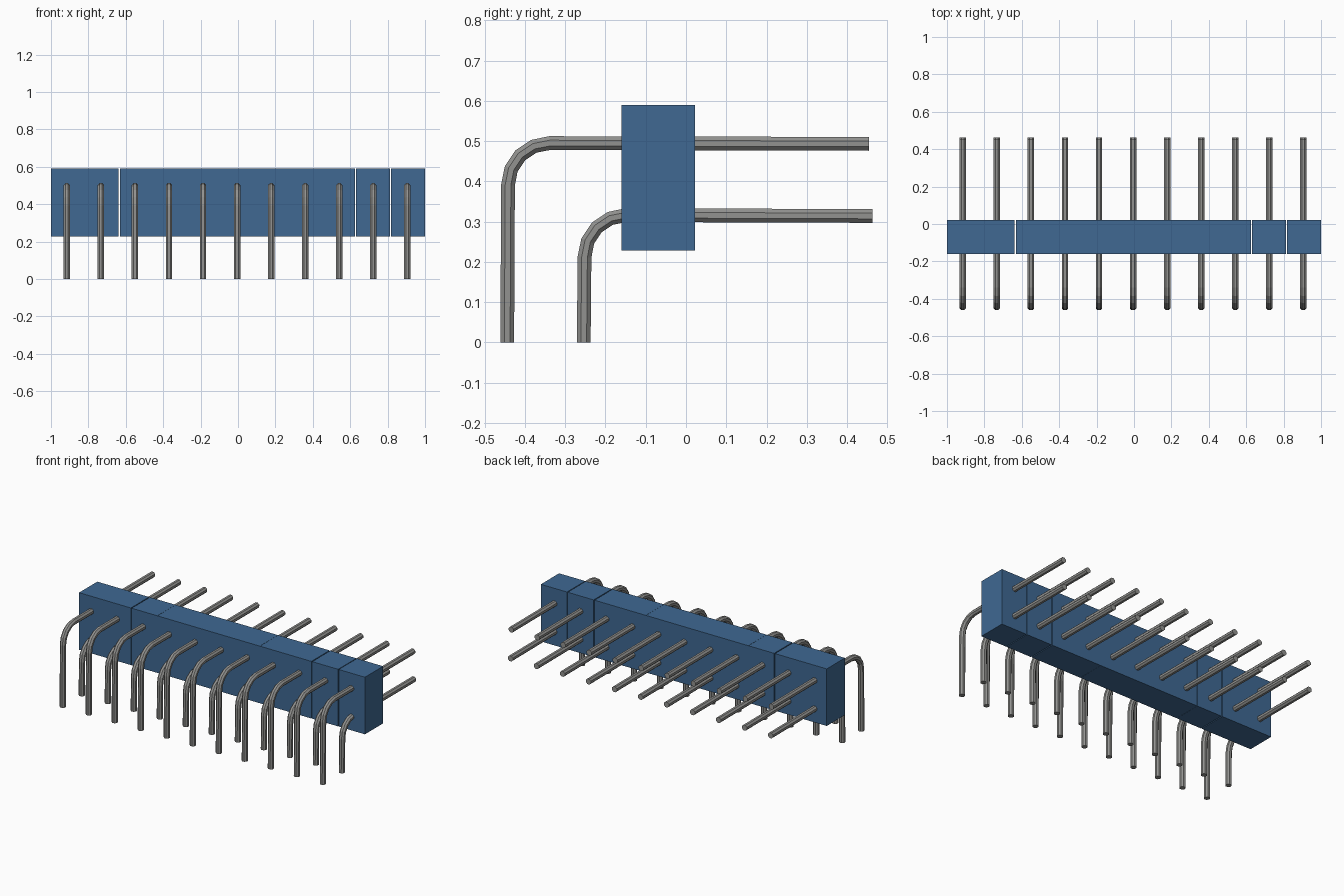
import bpy, bmesh
from math import sin, cos, pi
from mathutils import Vector

cube = bpy.data.objects.get("Cube")
if cube:
    bpy.data.objects.remove(cube, do_unlink=True)


def make_material(name, rgb):
    mat = bpy.data.materials.new(name)
    mat.use_nodes = True
    mat.diffuse_color = (*rgb, 1)
    mat.node_tree.nodes["Principled BSDF"].inputs["Base Color"].default_value = (*rgb, 1)
    return mat


blue = make_material("blue plastic", (0.05, 0.14, 0.29))
grey = make_material("grey metal", (0.29, 0.29, 0.28))


def make_object(name, bm, mat):
    bmesh.ops.recalc_face_normals(bm, faces=bm.faces)
    mesh = bpy.data.meshes.new(name)
    bm.to_mesh(mesh)
    bm.free()
    mesh.materials.append(mat)
    obj = bpy.data.objects.new(name, mesh)
    bpy.context.collection.objects.link(obj)
    return obj


def block(name, x0, x1):
    """Housing section between two x positions."""
    bm = bmesh.new()
    bmesh.ops.create_cube(bm, size=1)
    bmesh.ops.scale(bm, vec=(x1 - x0, 0.182, 0.361), verts=bm.verts)
    bmesh.ops.translate(bm, vec=((x0 + x1) / 2, -0.069, 0.409), verts=bm.verts)
    make_object(name, bm, blue)


def bent_path(tip_y, height, leg_y, bend, steps=4):
    """Centre line: straight back end, rounded elbow, leg down to the ground."""
    pts = [Vector((0, tip_y, height - 0.002))]
    for i in range(steps + 1):
        a = pi / 2 * i / steps
        pts.append(Vector((0, leg_y + bend - bend * sin(a), height - bend + bend * cos(a))))
    pts.append(Vector((0, leg_y - 0.002, 0)))
    return pts


def pin(name, path, x, radius=0.0185, sides=8):
    """Sweep an octagon along a path lying in the yz plane."""
    bm = bmesh.new()
    rings = []
    side = Vector((1, 0, 0))
    for i, p in enumerate(path):
        before = (p - path[i - 1]).normalized() if i else Vector()
        after = (path[i + 1] - p).normalized() if i < len(path) - 1 else Vector()
        normal = (before + after).normalized().cross(side)
        if i == len(path) - 1:
            normal = Vector((0, -1, 0)) if normal.y < 0 else Vector((0, 1, 0))
        ring = []
        for k in range(sides):
            a = 2 * pi * (k + 0.5) / sides
            ring.append(bm.verts.new(p + radius * (side * cos(a) + normal * sin(a)) + side * x))
        rings.append(ring)
    for r0, r1 in zip(rings, rings[1:]):
        for k in range(sides):
            n = (k + 1) % sides
            bm.faces.new((r0[k], r0[n], r1[n], r1[k]))
    bm.faces.new(rings[0])
    bm.faces.new(rings[-1])
    make_object(name, bm, grey)


# Housing, split by narrow slits and hairline joints
joints = [(-1, 0), (-0.635, 0.006), (-0.452, 0.001), (0.265, 0.001),
          (0.628, 0.006), (0.815, 0.005), (1, 0)]
for i, ((xa, ga), (xb, gb)) in enumerate(zip(joints, joints[1:])):
    block(f"housing_section_{i + 1}", xa + ga / 2, xb - gb / 2)

# Two rows of right-angle pins
upper = bent_path(0.455, 0.495, -0.442, 0.104)
lower = bent_path(0.463, 0.316, -0.252, 0.104)
count = 11
for i in range(count):
    x = -0.005 + 0.182 * (i - (count - 1) / 2)
    pin(f"upper_pin_{i + 1}", upper, x)
    pin(f"lower_pin_{i + 1}", lower, x)
